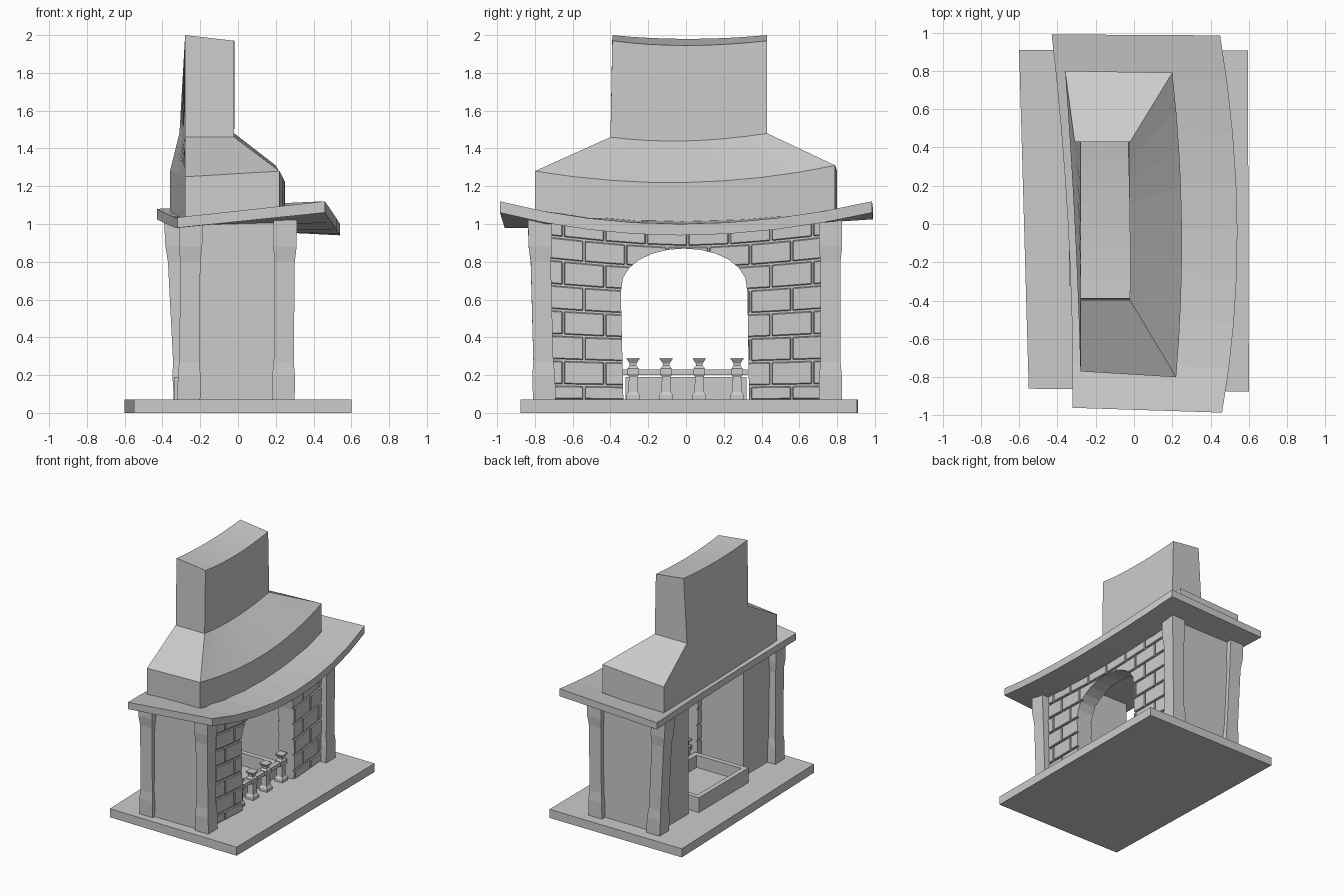
import bpy, bmesh, math

if "Cube" in bpy.data.objects:
    bpy.data.objects.remove(bpy.data.objects["Cube"])


def make(name, bm):
    bmesh.ops.recalc_face_normals(bm, faces=bm.faces)
    me = bpy.data.meshes.new(name)
    bm.to_mesh(me)
    bm.free()
    ob = bpy.data.objects.new(name, me)
    bpy.context.collection.objects.link(ob)
    return ob


def add_box(bm, x0, x1, y0, y1, z0, z1):
    vs = bmesh.ops.create_cube(bm, size=1)["verts"]
    for v in vs:
        v.co = (x0 + (v.co.x + .5) * (x1 - x0),
                y0 + (v.co.y + .5) * (y1 - y0),
                z0 + (v.co.z + .5) * (z1 - z0))


def box(name, *dims):
    bm = bmesh.new()
    add_box(bm, *dims)
    return make(name, bm)


def curve3(a, m, b, n):
    """Quadratic through three points, n + 1 samples."""
    out = []
    for i in range(n + 1):
        t = i / n
        w = ((1 - t) * (1 - 2 * t), 4 * t * (1 - t), t * (2 * t - 1))
        out.append([sum(k * p[j] for k, p in zip(w, (a, m, b))) for j in range(3)])
    return out


def slab_loft(name, layers, n=8):
    """Stack of rings; each layer is (front edge 3 points, back edge 3 points)."""
    bm = bmesh.new()
    rings = []
    for front, back in layers:
        pts = curve3(*front, n) + curve3(*back, n)[::-1]
        rings.append([bm.verts.new(p) for p in pts])
    k = 2 * (n + 1)
    for a, b in zip(rings, rings[1:]):
        for i in range(k):
            j = (i + 1) % k
            bm.faces.new((a[i], a[j], b[j], b[i]))
    for r in (rings[0], rings[-1]):
        for i in range(n):
            bm.faces.new((r[i], r[i + 1], r[k - 2 - i], r[k - 1 - i]))
    return make(name, bm)


def post(name, foot, head, profile):
    """Square post; profile is (z, half width), the centre leans foot to head."""
    bm = bmesh.new()
    z0, z1 = profile[0][0], profile[-1][0]
    rings = []
    for z, h in profile:
        t = (z - z0) / (z1 - z0)
        cx, cy = (f + (g - f) * t for f, g in zip(foot, head))
        rings.append([bm.verts.new((cx + sx * h, cy + sy * h, z))
                      for sx, sy in ((-1, -1), (1, -1), (1, 1), (-1, 1))])
    for a, b in zip(rings, rings[1:]):
        for i in range(4):
            j = (i + 1) % 4
            bm.faces.new((a[i], a[j], b[j], b[i]))
    bm.faces.new(rings[0])
    bm.faces.new(rings[-1])
    return make(name, bm)


def lift(pts, dz):
    return [(x, y, z + dz) for x, y, z in pts]


# Base slab
bf = [(.6, -.875, 0), (.597, .015, 0), (.595, .905, 0)]
bb = [(-.55, -.86, 0), (-.575, .025, 0), (-.6, .91, 0)]
slab_loft("base_slab", [(bf, bb), (lift(bf, .07), lift(bb, .07))], 1)

# Sagging mantel shelf
mf = [(.46, -.985, 1.12), (.54, -.03, 1.0), (.45, .985, 1.12)]
mb = [(-.32, -.96, 1.035), (-.345, 0, 1.04), (-.43, .99, 1.08)]
slab_loft("mantel", [(lift(mf, -.06), lift(mb, -.055)), (mf, mb)])

# Hood and chimney
hf = [(.22, -.8, 1.28), (.25, 0, 1.22), (.2, .79, 1.31)]
hb = [(-.28, -.77, 1.25), (-.31, .01, 1.26), (-.36, .8, 1.28)]
slab_loft("hood_and_chimney", [
    (lift(hf, -.23), lift(hb, -.23)),
    (hf, hb),
    ([(-.02, -.4, 1.46), (-.02, 0, 1.44), (-.02, .43, 1.48)],
     [(-.28, -.4, 1.46), (-.29, .01, 1.455), (-.31, .43, 1.48)]),
    ([(-.02, -.39, 1.97), (-.02, 0, 1.945), (-.03, .43, 1.97)],
     [(-.28, -.39, 2.0), (-.28, .01, 1.98), (-.28, .43, 2.0)])])

# Four corner pillars
for label, foot, head, top in (
        ("front_left_pillar", (.24, -.75), (.25, -.775), 1.04),
        ("front_right_pillar", (.24, .765), (.25, .765), 1.04),
        ("back_left_pillar", (-.26, -.75), (-.25, -.775), 1.01),
        ("back_right_pillar", (-.28, .765), (-.33, .765), 1.03)):
    post(label, foot, head, [(.065, .06), (.2, .06), (.27, .053),
                             (.8, .053), (.88, .062), (top, .062)])

# Side piers behind the brick face
for s, label, xb in ((-1, "left_pier", -.25), (1, "right_pier", -.29)):
    y0, y1 = sorted((s * .385, s * .785))
    box(label, xb, .2, y0, y1, .065, 1.012)


# Brick face with arched opening
def warp(bm):
    for v in bm.verts:
        q = min(1.1, abs(v.co.y) / .7)
        v.co.z += .06 * v.co.z * q ** 1.6
        v.co.x += .03 * (1 - q * q)


bm = bmesh.new()
arch = [(-.33, 0), (-.345, .64)]
for i in range(1, 12):
    a = math.pi * (1 - i / 12)
    arch.append((-.01 + .335 * math.cos(a), .65 + .22 * math.sin(a) ** .9))
arch += [(.325, .64), (.335, 0)]
face = bm.faces.new([bm.verts.new((-.1, y, z)) for y, z in arch])
ext = bmesh.ops.extrude_face_region(bm, geom=[face])["geom"]
for v in ext:
    if isinstance(v, bmesh.types.BMVert):
        v.co.x = .6
cutter = make("arch_cutter", bm)
cutter.hide_render = True
cutter.hide_viewport = False
cutter.display_type = 'WIRE'

rows = [.065, .14, .265, .39, .515, .64, .765, .88, .965]
bm = bmesh.new()
for r, (z0, z1) in enumerate(zip(rows, rows[1:])):
    first = -.54 if r % 2 == 0 else -.65
    joints = [-.73] + [first + .22 * i for i in range(7) if first + .22 * i < .71] + [.73]
    for y0, y1 in zip(joints, joints[1:]):
        add_box(bm, .11, .252, y0 + .004, y1 - .004, z0 + .005, z1 - .005)
warp(bm)
bricks = make("bricks", bm)
bev = bricks.modifiers.new("soft_edges", 'BEVEL')
bev.width = .005
bev.segments = 1

bm = bmesh.new()
for i in range(12):
    y = -.73 + i * 1.46 / 12
    for v in bmesh.ops.create_cube(bm, size=1)["verts"]:
        v.co = (.12 if v.co.x < 0 else .238, y + (0 if v.co.y < 0 else 1.46 / 12),
                .065 if v.co.z < 0 else .963)
bmesh.ops.remove_doubles(bm, verts=bm.verts, dist=1e-5)
inner = [f for f in bm.faces if abs(f.calc_center_median().y) < .72
         and all(abs(v.co.y - f.verts[0].co.y) < 1e-4 for v in f.verts)]
bmesh.ops.delete(bm, geom=inner, context='FACES_ONLY')
warp(bm)
mortar = make("mortar_wall", bm)

for ob in (bricks, mortar):
    mod = ob.modifiers.new("arch", 'BOOLEAN')
    mod.operation = 'DIFFERENCE'
    mod.solver = 'EXACT'
    mod.object = cutter

# Ash tray: four walls and a floor
bm = bmesh.new()
add_box(bm, -.34, -.30, -.32, .32, .065, .19)
add_box(bm, .10, .14, -.32, .32, .065, .19)
for s in (-.32, .28):
    add_box(bm, -.30, .10, s, s + .04, .065, .19)
add_box(bm, -.30, .10, -.28, .28, .065, .09)
make("ash_tray", bm)

# Fire guard: rail and four balusters
box("guard_rail", .18, .215, -.335, .325, .2, .23)
for i, y in enumerate((-.28, -.105, .07, .27)):
    post(f"baluster_{i + 1}", (.2, y), (.2, y), [
        (.065, .036), (.095, .036), (.11, .026), (.19, .022), (.205, .03),
        (.235, .03), (.25, .018), (.262, .018), (.285, .034), (.29, .034)])
